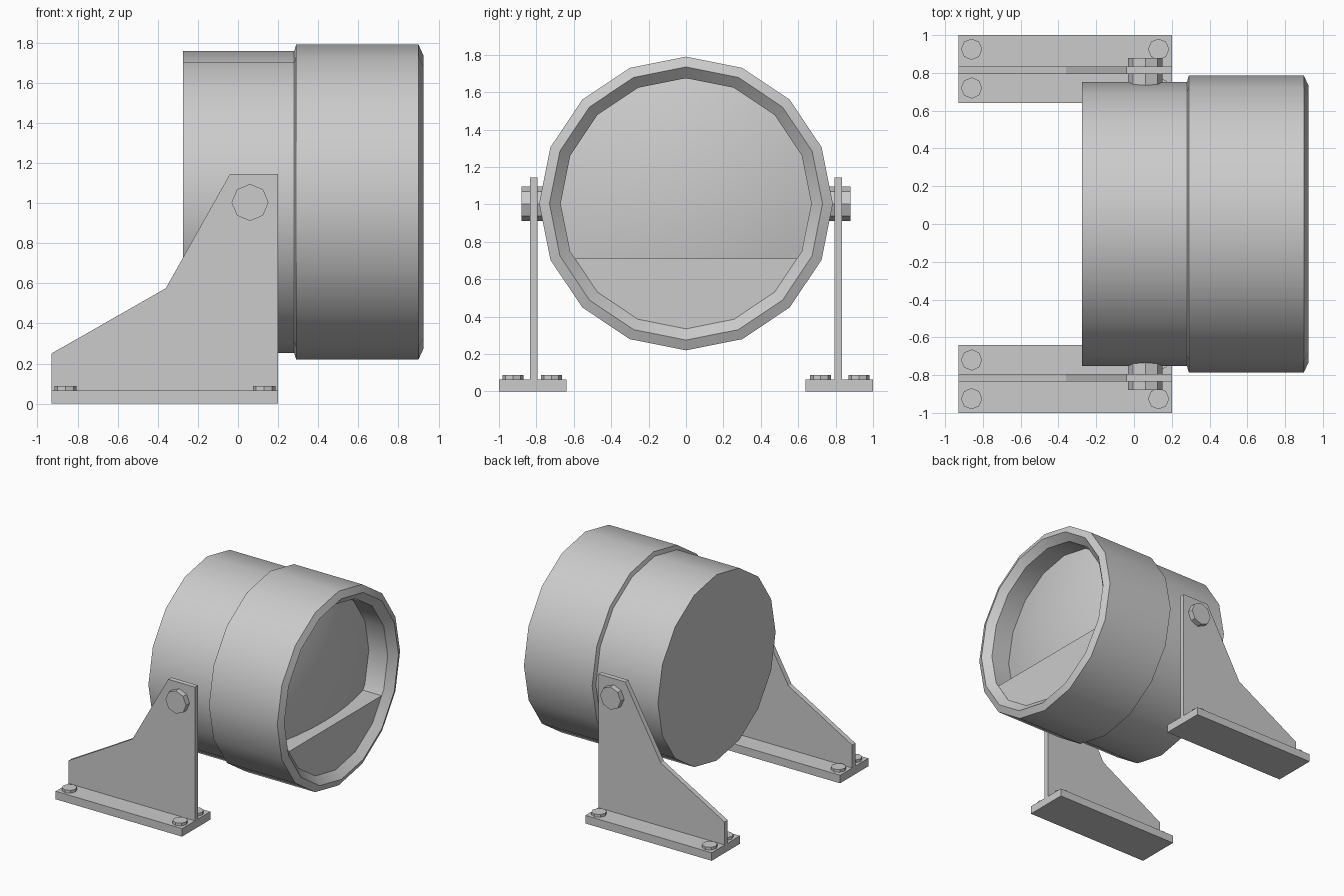
import bpy, bmesh
from math import sin, cos, pi, radians

if "Cube" in bpy.data.objects:
    bpy.data.objects.remove(bpy.data.objects["Cube"])

SIDES = 16
AXIS_Z = 1.005


def add_object(name, verts, faces, smooth=False):
    mesh = bpy.data.meshes.new(name)
    mesh.from_pydata(verts, [], faces)
    bm = bmesh.new()
    bm.from_mesh(mesh)
    bmesh.ops.remove_doubles(bm, verts=bm.verts, dist=1e-5)
    bmesh.ops.recalc_face_normals(bm, faces=bm.faces)
    bm.to_mesh(mesh)
    bm.free()
    ob = bpy.data.objects.new(name, mesh)
    bpy.context.collection.objects.link(ob)
    if smooth:
        bpy.ops.object.select_all(action='DESELECT')
        ob.select_set(True)
        bpy.context.view_layer.objects.active = ob
        bpy.ops.object.shade_smooth_by_angle(angle=radians(30))
    return ob


def lathe(name, profile):
    """Revolve (x, radius) points around the lamp axis."""
    verts, faces, n = [], [], SIDES
    for x, r in profile:
        for i in range(n):
            a = 2 * pi * i / n
            verts.append((x, r * sin(a), AXIS_Z + r * cos(a)))
    for k in range(len(profile) - 1):
        for i in range(n):
            j = (i + 1) % n
            faces.append((k*n + i, k*n + j, (k+1)*n + j, (k+1)*n + i))
    return add_object(name, verts, faces, True)


def prism(name, pts, lo, hi, place):
    """Extrude a 2D outline; place(u, v, d) gives the 3D position."""
    n = len(pts)
    verts = [place(u, v, d) for d in (lo, hi) for u, v in pts]
    faces = [tuple(range(n)), tuple(range(n, 2 * n))]
    faces += [(i, (i+1) % n, n + (i+1) % n, n + i) for i in range(n)]
    return add_object(name, verts, faces)


def octagon(cu, cv, r):
    return [(cu + r * cos(pi*i/4), cv + r * sin(pi*i/4)) for i in range(8)]


def along_y(u, v, d): return (u, d, v)
def along_z(u, v, d): return (u, v, d)
def along_x(u, v, d): return (d, u, v)


# Lamp housing: rear drum, wider front drum, chamfered rim, inner wall
lathe("lamp_housing", [(-.275, 0), (-.275, .752), (.28, .752), (.29, .785),
                       (.90, .785), (.925, .73), (.87, .67), (.68, .67)])

# Slightly domed lens recessed behind the rim
lathe("lens", [(.80 - .22 * r * r, r) for r in (.67, .56, .45, .34, .23, .11, 0)])

# Flat shield covering the lower part of the lens
cover = [(.593, .71)]
for deg in (-45, -67.5, -90, -112.5, -135):
    a = radians(deg)
    cover.append((.67 * cos(a), AXIS_Z + .67 * sin(a)))
cover.append((-.593, .71))
prism("lower_shield", cover, .69, .869, along_x)

# Mounting brackets on both sides
bracket = [(-.93, .06), (-.93, .25), (-.36, .575), (-.04, 1.145),
           (.2, 1.145), (.2, .06)]
foot = [(-.93, .64), (.2, .64), (.2, 1), (-.93, 1)]
for side, s in (("left", 1), ("right", -1)):
    prism(f"{side}_bracket", bracket, s * .795, s * .835, along_y)
    prism(f"{side}_foot", [(x, s * y) for x, y in foot], 0, .065, along_z)
    prism(f"{side}_pivot_bolt", octagon(.06, 1.003, .092), s * .7, s * .88, along_y)
    for x in (-.86, .13):
        for y in (.72, .925):
            prism(f"{side}_foot_bolt", octagon(x, s * y, .056), .05, .087, along_z)
